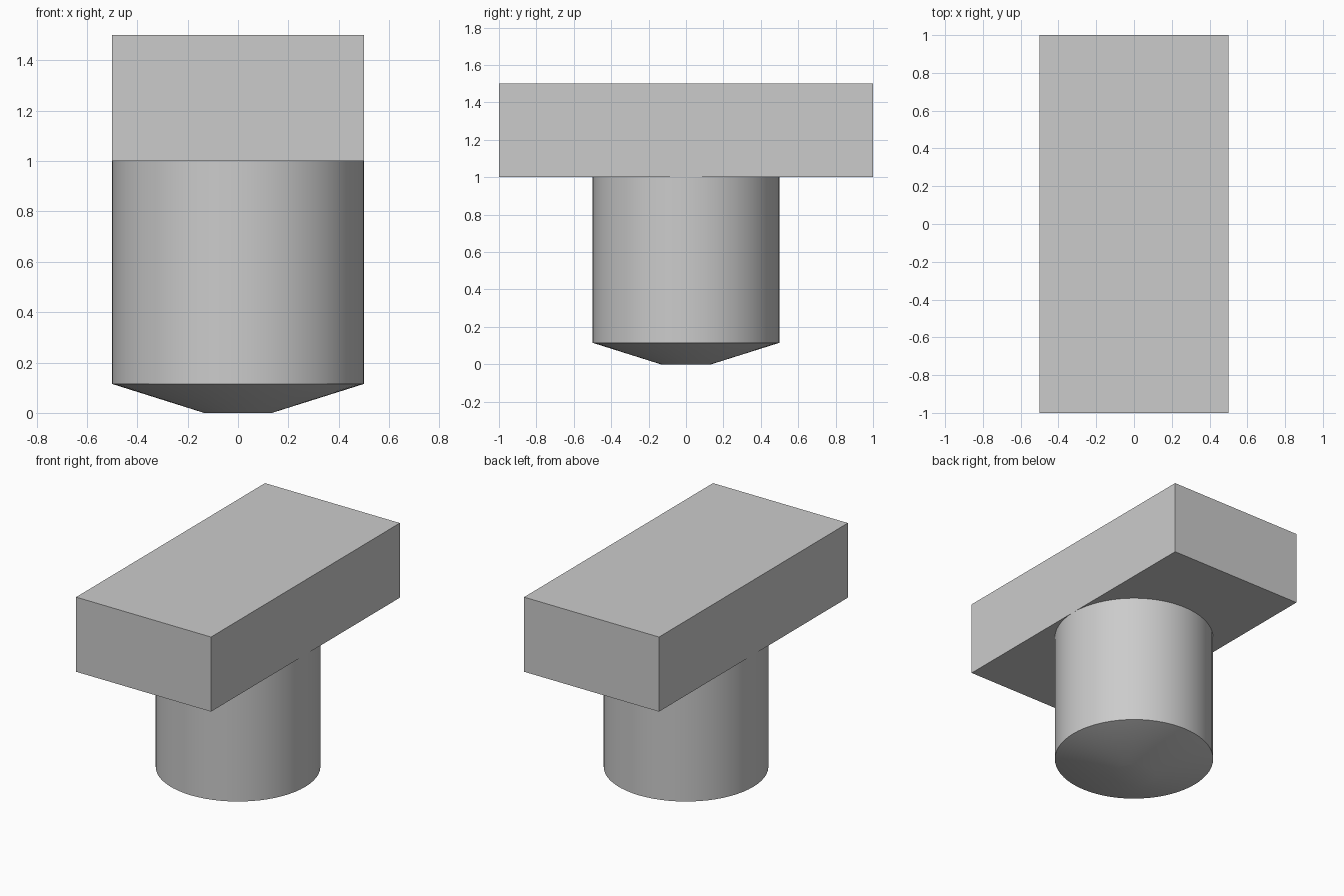
import bpy
import bmesh
import math

cube = bpy.data.objects.get("Cube")
if cube:
    bpy.data.objects.remove(cube, do_unlink=True)

grey = bpy.data.materials.new("light grey")
grey.use_nodes = True
COLOUR = (0.6, 0.6, 0.6, 1)
grey.diffuse_color = COLOUR
grey.node_tree.nodes["Principled BSDF"].inputs["Base Color"].default_value = COLOUR


def add_part(name, bm):
    """Turn a bmesh into a named grey object."""
    bmesh.ops.recalc_face_normals(bm, faces=bm.faces)
    mesh = bpy.data.meshes.new(name)
    bm.to_mesh(mesh)
    bm.free()
    mesh.materials.append(grey)
    obj = bpy.data.objects.new(name, mesh)
    bpy.context.collection.objects.link(obj)
    return obj


# Rectangular head block
bm = bmesh.new()
bmesh.ops.create_cube(bm, size=1)
bmesh.ops.scale(bm, vec=(1, 2, 0.5), verts=bm.verts)
bmesh.ops.translate(bm, vec=(0, 0, 1.25), verts=bm.verts)
add_part("head_block", bm)

# Round stem with a shallow blunt cone underneath, as stacked rings
SIDES = 64
PROFILE = [(0.135, 0), (0.5, 0.115), (0.5, 1)]
bm = bmesh.new()
rings = []
for radius, z in PROFILE:
    angles = [math.tau * i / SIDES for i in range(SIDES)]
    rings.append([bm.verts.new((radius * math.cos(a), radius * math.sin(a), z))
                  for a in angles])
for low, high in zip(rings, rings[1:]):
    for i in range(SIDES):
        j = (i + 1) % SIDES
        bm.faces.new((low[i], low[j], high[j], high[i]))
bm.faces.new(rings[0])
bm.faces.new(rings[-1])
stem = add_part("stem", bm)

bpy.ops.object.select_all(action="DESELECT")
stem.select_set(True)
bpy.context.view_layer.objects.active = stem
bpy.ops.object.shade_smooth_by_angle(angle=math.radians(30))
